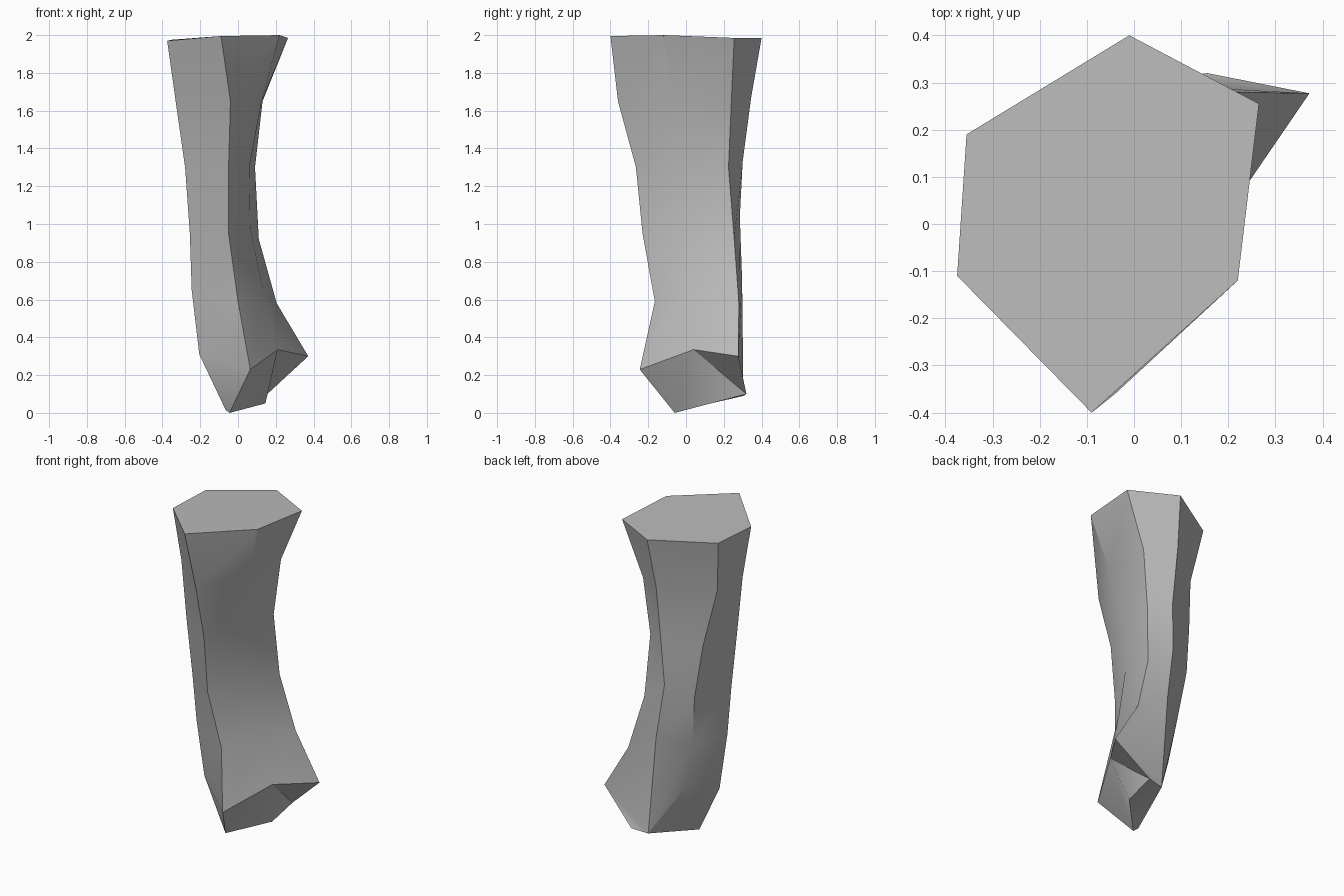
import bpy
import bmesh
import math

cube = bpy.data.objects.get("Cube")
if cube:
    bpy.data.objects.remove(cube, do_unlink=True)

# Plain grey stone
stone = bpy.data.materials.new("grey stone")
stone.use_nodes = True
grey = (0.5, 0.5, 0.5, 1.0)
stone.diffuse_color = grey
stone.node_tree.nodes["Principled BSDF"].inputs["Base Color"].default_value = grey

# The six corner ridges of the column, each a path from top to foot
back = [(-0.01, 0.40, 1.985), (-0.035, 0.345, 1.67), (-0.035, 0.30, 1.33),
        (-0.05, 0.285, 1.04), (0.0, 0.297, 0.70), (0.05, 0.304, 0.09)]
back_right = [(0.265, 0.255, 1.985), (0.13, 0.24, 1.65), (0.09, 0.225, 1.30),
              (0.11, 0.255, 0.92), (0.205, 0.28, 0.58), (0.372, 0.277, 0.30)]
front_right = [(0.22, -0.12, 2.0), (0.125, -0.07, 1.65), (0.06, -0.02, 1.30),
               (0.065, 0.0, 0.98), (0.13, 0.02, 0.66), (0.21, 0.04, 0.335)]
front = [(-0.09, -0.40, 1.995), (-0.04, -0.36, 1.65), (-0.05, -0.265, 1.30),
         (-0.05, -0.23, 0.95), (0.0, -0.165, 0.59), (0.065, -0.245, 0.23)]
front_left = [(-0.375, -0.11, 1.97), (-0.33, -0.09, 1.65), (-0.28, -0.11, 1.30),
              (-0.255, -0.087, 0.95), (-0.245, -0.06, 0.65), (-0.205, -0.04, 0.31)]
back_left = [(-0.355, 0.19, 1.975), (-0.31, 0.13, 1.65), (-0.25, 0.19, 1.30),
             (-0.21, 0.215, 0.98), (-0.17, 0.18, 0.67), (-0.12, 0.16, 0.38)]

bm = bmesh.new()
ridges = [[bm.verts.new(p) for p in path] for path in
          (back, back_right, front_right, front, front_left, back_left)]

# Flat top and the walls between neighbouring ridges
bm.faces.new([r[0] for r in ridges])
for i, a in enumerate(ridges):
    b = ridges[(i + 1) % len(ridges)]
    for k in range(len(a) - 1):
        bm.faces.new((a[k], a[k + 1], b[k + 1], b[k]))

# Broken, pointed foot
f1, f2, f3, f4, f5, f6 = [r[-1] for r in ridges]
heel = bm.verts.new((0.155, 0.32, 0.10))
arch = bm.verts.new((0.145, 0.13, 0.05))
tip = bm.verts.new((-0.045, -0.06, 0.0))
chip = bm.verts.new((-0.065, -0.04, 0.015))
for face in ((f1, f2, heel), (f2, f3, heel), (f3, arch, heel), (f3, f4, tip, arch),
             (f4, f5, tip), (f5, chip, tip), (f5, f6, chip), (f6, f1, chip),
             (f1, heel, arch, chip), (chip, arch, tip)):
    bm.faces.new(face)
bmesh.ops.recalc_face_normals(bm, faces=bm.faces[:])

mesh = bpy.data.meshes.new("stone_column")
bm.to_mesh(mesh)
bm.free()
mesh.materials.append(stone)
column = bpy.data.objects.new("stone_column", mesh)
bpy.context.collection.objects.link(column)

# Soft shading with crisp ridges
bpy.ops.object.select_all(action="DESELECT")
column.select_set(True)
bpy.context.view_layer.objects.active = column
bpy.ops.object.shade_smooth_by_angle(angle=math.radians(30))
